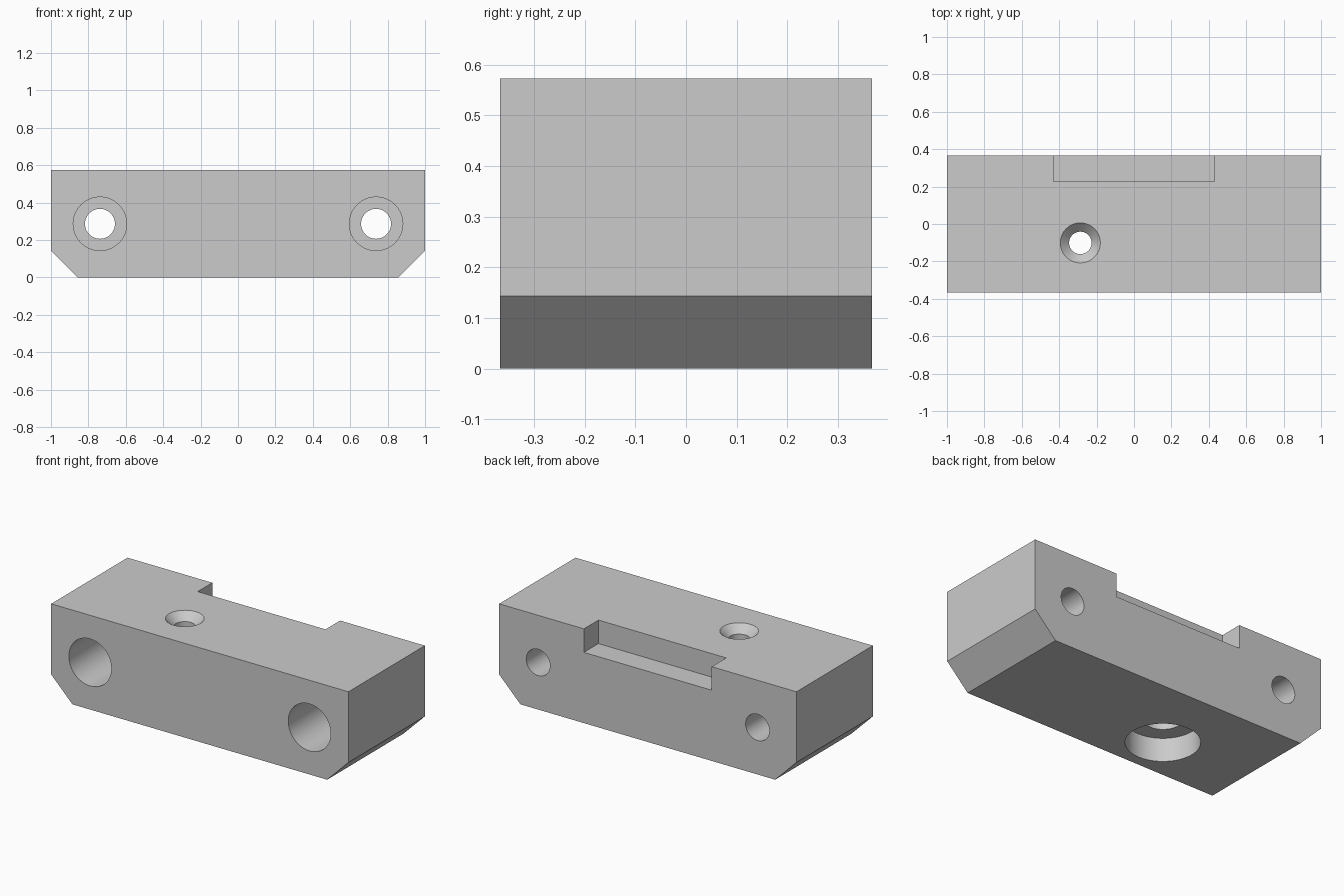
import bpy
import bmesh
import math
from mathutils import Matrix, Vector

cube = bpy.data.objects.get("Cube")
if cube:
    bpy.data.objects.remove(cube, do_unlink=True)

W, D, H = 1.0, 0.367, 0.573      # half width, half depth, height
CUT = 0.143                      # common step: chamfer, notch, recess
OVER = 0.05                      # cutter overshoot

grey = bpy.data.materials.new("plain grey")
grey.use_nodes = True
grey.diffuse_color = (0.6, 0.6, 0.6, 1)
grey.node_tree.nodes["Principled BSDF"].inputs["Base Color"].default_value = (0.6, 0.6, 0.6, 1)


def make_object(name, bm):
    bmesh.ops.recalc_face_normals(bm, faces=bm.faces)
    mesh = bpy.data.meshes.new(name)
    bm.to_mesh(mesh)
    bm.free()
    mesh.materials.append(grey)
    obj = bpy.data.objects.new(name, mesh)
    bpy.context.collection.objects.link(obj)
    return obj


def prism(name, outline):
    """Extrude an x-z outline through the full depth."""
    bm = bmesh.new()
    face = bm.faces.new([bm.verts.new((x, -D, z)) for x, z in outline])
    grown = bmesh.ops.extrude_face_region(bm, geom=[face])["geom"]
    moved = [v for v in grown if isinstance(v, bmesh.types.BMVert)]
    bmesh.ops.translate(bm, verts=moved, vec=(0, 2 * D, 0))
    return make_object(name, bm)


def box(name, low, high):
    low, high = Vector(low), Vector(high)
    bm = bmesh.new()
    bmesh.ops.create_cube(bm, size=1)
    bmesh.ops.scale(bm, verts=bm.verts, vec=high - low)
    bmesh.ops.translate(bm, verts=bm.verts, vec=(low + high) / 2)
    return make_object(name, bm)


def bore(name, profile, matrix, sides=64):
    """Closed solid of revolution from (radius, height) pairs."""
    bm = bmesh.new()
    rings = [[bm.verts.new((r * math.cos(a), r * math.sin(a), h))
              for a in (math.tau * i / sides for i in range(sides))]
             for r, h in profile]
    for low, high in zip(rings, rings[1:]):
        for i in range(sides):
            j = (i + 1) % sides
            bm.faces.new((low[i], low[j], high[j], high[i]))
    bm.faces.new(rings[0])
    bm.faces.new(rings[-1])
    bm.transform(matrix)
    return make_object(name, bm)


# Block with two chamfered lower edges
block = prism("mounting_block", [(-W + CUT, 0), (W - CUT, 0), (W, CUT),
                                 (W, H), (-W, H), (-W, CUT)])

# Notch in the upper back edge
cutters = [box("notch_cutter", (-0.43, D - 0.14, H - CUT), (0.43, D + OVER, H + OVER))]

# Counterbored screw holes, wide at the front
for side, x in (("right", -0.738), ("left", 0.738)):
    to_back = Matrix.Translation((x, -D, H / 2)) @ Matrix.Rotation(-math.pi / 2, 4, "X")
    cutters.append(bore(side + "_screw_cutter",
                        [(0.143, -OVER), (0.143, 0.43), (0.08, 0.43), (0.08, 2 * D + OVER)],
                        to_back))

# Vertical hole: wide recess below, stepped bore, countersink on top
cutters.append(bore("centre_bore_cutter",
                    [(0.203, -OVER), (0.203, CUT), (0.107, CUT), (0.107, 0.3), (0.06, 0.3),
                     (0.06, H - 0.047), (0.107, H), (0.107, H + OVER)],
                    Matrix.Translation((-0.287, -0.101, 0))))

# Cut the block, then discard the cutters
bpy.ops.object.select_all(action="DESELECT")
block.select_set(True)
bpy.context.view_layer.objects.active = block
for cutter in cutters:
    cutter.hide_render = True
    mod = block.modifiers.new(cutter.name, "BOOLEAN")
    mod.operation = "DIFFERENCE"
    mod.solver = "EXACT"
    mod.object = cutter
    bpy.ops.object.modifier_apply(modifier=mod.name)
    bpy.data.objects.remove(cutter, do_unlink=True)

bpy.ops.object.shade_smooth_by_angle(angle=math.radians(30))
